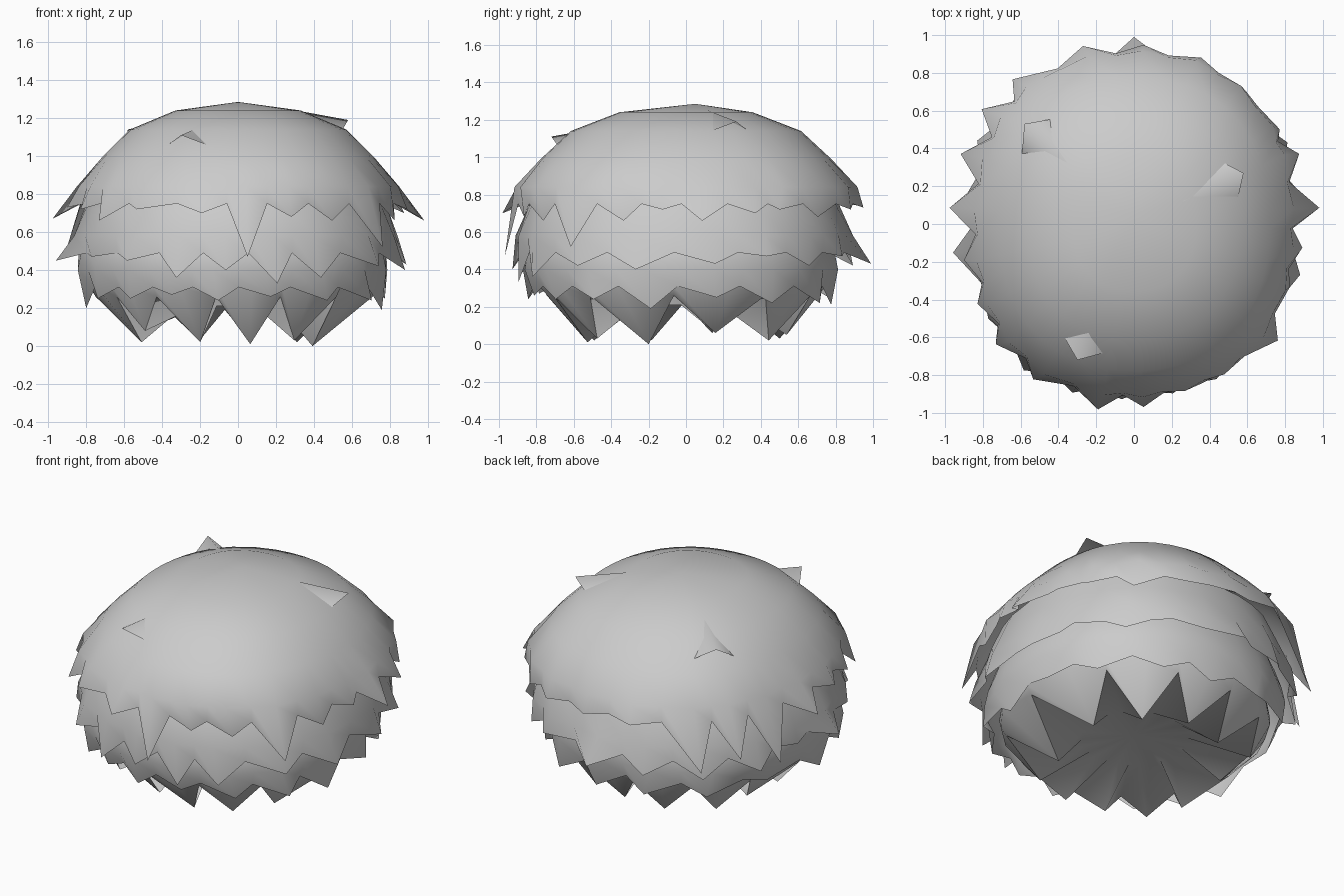
import bpy
import bmesh
from math import radians, sin, cos
from mathutils import Vector

if "Cube" in bpy.data.objects:
    bpy.data.objects.remove(bpy.data.objects["Cube"], do_unlink=True)

grey = bpy.data.materials.new("soft grey")
grey.use_nodes = True
grey.diffuse_color = (0.6, 0.6, 0.6, 1)
bsdf = next(n for n in grey.node_tree.nodes if n.type == "BSDF_PRINCIPLED")
bsdf.inputs["Base Color"].default_value = grey.diffuse_color
bsdf.inputs["Roughness"].default_value = 0.8


def polar(angle, r, z, stretch=1.0):
    a = radians(angle)
    return Vector((r * cos(a), r * sin(a) * stretch, z))


def finish(name, bm):
    bmesh.ops.recalc_face_normals(bm, faces=bm.faces)
    mesh = bpy.data.meshes.new(name)
    bm.to_mesh(mesh)
    bm.free()
    mesh.materials.append(grey)
    mesh.shade_smooth()
    obj = bpy.data.objects.new(name, mesh)
    bpy.context.collection.objects.link(obj)


def loft(name, rings, apex=None):
    """Join closed rings with quads; optionally close the first ring to a point."""
    bm = bmesh.new()
    loops = [[bm.verts.new(p) for p in ring] for ring in rings]
    n = len(loops[0])
    for upper, lower in zip(loops, loops[1:]):
        for i in range(n):
            j = (i + 1) % n
            bm.faces.new((upper[i], lower[i], lower[j], upper[j]))
    if apex is not None:
        top = bm.verts.new(apex)
        for i in range(n):
            bm.faces.new((top, loops[0][i], loops[0][(i + 1) % n]))
    finish(name, bm)


def layer(name, profile, valley, tips, bulge=0.02, stretch=1.0, square=0.0,
          shift=0.0, apex=None):
    """Rounded shell whose lower edge zigzags through the tuft tips."""
    tips = sorted(tips)
    centre = Vector((shift, shift, 0))

    def body(angle, r, z):
        r *= 1 + square * sin(radians(2 * angle)) ** 2
        return polar(angle, r, z, stretch) + centre

    columns, rim = [], []
    for i, (angle, r, z) in enumerate(tips):
        nxt = tips[(i + 1) % len(tips)][0]
        mid = angle + ((nxt - angle) % 360) / 2
        columns += [(angle, bulge), (mid, 0)]
        rim += [polar(angle, r, z), body(mid, *valley)]
    rings = []
    for k, (r, z) in enumerate(profile):
        last = k == len(profile) - 1
        rings.append([body(a, r + (b if last else 0), z) for a, b in columns])
    loft(name, rings + [rim], apex)
    return rim


# Smooth crown with a fringed edge
layer("crown",
      [(0.33, 1.24), (0.57, 1.14), (0.72, 0.99), (0.83, 0.84)], (0.84, 0.75),
      [(5, 0.985, 0.66), (23, 0.95, 0.7), (33, 0.92, 0.72), (50, 0.92, 0.68),
       (68, 0.95, 0.72), (87, 0.95, 0.73), (106, 0.98, 0.74), (130, 1.0, 0.47),
       (143, 1.01, 0.54), (158, 0.99, 0.46), (175, 0.98, 0.67),
       (192, 0.92, 0.73), (207, 0.93, 0.72), (221, 0.97, 0.66),
       (237, 0.98, 0.72), (259, 1.0, 0.7), (273, 0.97, 0.47),
       (288, 0.91, 0.68), (303, 0.91, 0.66), (321, 0.98, 0.52),
       (338, 0.89, 0.66), (352, 0.9, 0.72)],
      stretch=1.08, square=0.04, apex=(0, 0.05, 1.285))

# Middle fringe, peeking out below the crown
layer("middle_fringe",
      [(0.74, 0.86), (0.8, 0.72), (0.84, 0.58)], (0.83, 0.49),
      [(10, 0.9, 0.43), (28, 0.92, 0.47), (47, 0.9, 0.42), (64, 0.93, 0.47),
       (90, 0.99, 0.43), (110, 0.95, 0.42), (131, 0.94, 0.4), (152, 0.94, 0.41),
       (170, 0.9, 0.49), (189, 0.97, 0.45), (213, 0.92, 0.47),
       (233, 0.97, 0.45), (250, 0.95, 0.36), (266, 0.93, 0.4),
       (283, 0.92, 0.33), (298, 0.93, 0.36), (322, 0.94, 0.42),
       (343, 0.92, 0.4)], stretch=1.05, square=0.03, shift=-0.01)

# Lower fringe, drawing inwards
layer("lower_fringe",
      [(0.77, 0.62), (0.81, 0.5), (0.81, 0.4)], (0.77, 0.31),
      [(12, 0.79, 0.25), (35, 0.8, 0.22), (62, 0.81, 0.22), (84, 0.78, 0.21),
       (108, 0.82, 0.24), (133, 0.85, 0.25), (160, 0.8, 0.27), (193, 0.82, 0.2),
       (212, 0.87, 0.25), (230, 0.88, 0.25), (246, 0.86, 0.27),
       (263, 0.85, 0.24), (282, 0.83, 0.26), (304, 0.84, 0.24),
       (325, 0.86, 0.24), (346, 0.78, 0.19)],
      stretch=1.02, square=0.03, shift=-0.03)

# Long tufts pointing down and inwards
rim = layer("bottom_tufts",
            [(0.75, 0.48), (0.77, 0.36), (0.76, 0.31)], (0.73, 0.26),
            [(20, 0.46, 0.06), (55, 0.54, 0.02), (85, 0.54, 0.05),
             (112, 0.54, 0.03), (140, 0.66, 0.08), (165, 0.54, 0.06),
             (200, 0.54, 0.02), (224, 0.68, 0.08), (248, 0.53, 0.02),
             (277, 0.53, 0.01), (302, 0.56, 0.03), (333, 0.44, 0)],
            bulge=0.01, shift=-0.02)

# Shallow underside closing the shell
inner = [Vector((p.x, p.y, 0)).normalized() * 0.3 + Vector((0, 0, 0.21))
         for p in rim]
loft("underside", [inner, rim], apex=(0, 0, 0.23))


def flap(name, tip, drop, width=0.13, length=0.36):
    """Thin lock of hair lifting slightly off the crown."""
    tip = Vector(tip)
    out = Vector((tip.x, tip.y, 0)).normalized()
    side = Vector((-out.y, out.x, 0))
    base = tip - out * 0.1 - Vector((0, 0, drop))
    points = (tip, base + side * width,
              tip - out * length + Vector((0, 0, 0.06)), base - side * width)
    bm = bmesh.new()
    t, left, back, right = [bm.verts.new(p) for p in points]
    bm.faces.new((t, back, left))
    bm.faces.new((t, right, back))
    finish(name, bm)


# Stray locks on the crown
flap("left_crown_lock", (0.58, 0.27, 1.19), 0.06)
flap("right_crown_lock", (-0.58, 0.53, 1.14), 0.1)
flap("front_crown_lock", (-0.3, -0.72, 1.11), 0.06)
